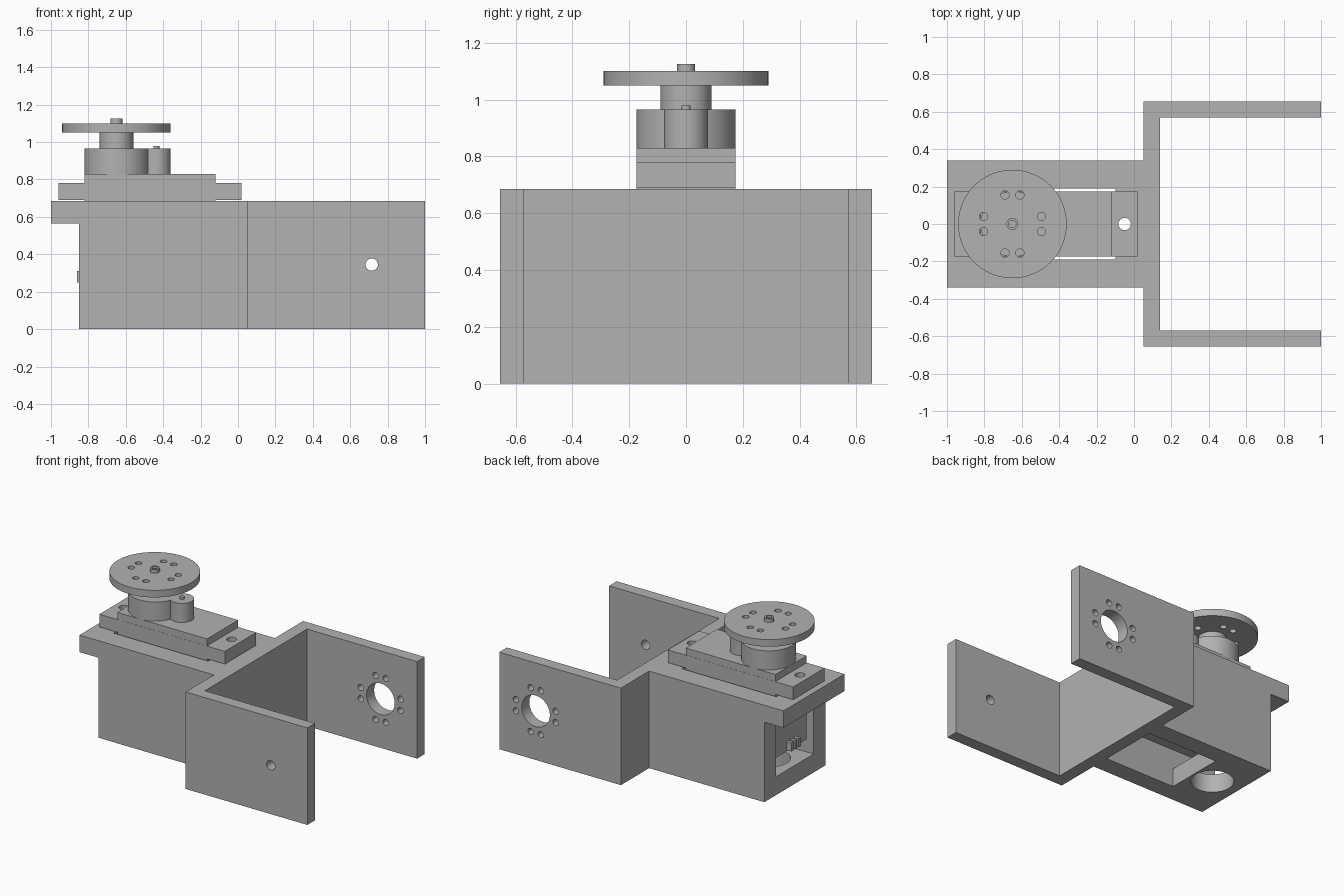
import bpy, bmesh, math
from mathutils import Matrix, Vector

old = bpy.data.objects.get("Cube")
if old:
    bpy.data.objects.remove(old, do_unlink=True)

grey = bpy.data.materials.new("plain grey")
grey.use_nodes = True
grey.diffuse_color = (0.445, 0.445, 0.445, 1)
grey.node_tree.nodes["Principled BSDF"].inputs["Base Color"].default_value = grey.diffuse_color


def finish(name, bm):
    bmesh.ops.recalc_face_normals(bm, faces=bm.faces)
    mesh = bpy.data.meshes.new(name)
    bm.to_mesh(mesh)
    bm.free()
    mesh.materials.append(grey)
    obj = bpy.data.objects.new(name, mesh)
    bpy.context.collection.objects.link(obj)
    return obj


def box(name, x, y, z):
    bm = bmesh.new()
    bmesh.ops.create_cube(bm, size=1)
    for v in bm.verts:
        v.co = [lo + (hi - lo) * (c + 0.5) for c, (lo, hi) in zip(v.co, (x, y, z))]
    return finish(name, bm)


def cylinder(name, base, r, length, axis="Z", sides=48):
    bm = bmesh.new()
    bmesh.ops.create_cone(bm, cap_ends=True, segments=sides, radius1=r, radius2=r, depth=length)
    shift = Vector((0, length / 2, 0)) if axis == "Y" else Vector((0, 0, length / 2))
    turn = Matrix.Rotation(-math.pi / 2, 4, "X") if axis == "Y" else Matrix()
    bmesh.ops.transform(bm, matrix=Matrix.Translation(Vector(base) + shift) @ turn, verts=bm.verts)
    return finish(name, bm)


def combine(obj, tool, operation="DIFFERENCE"):
    tool.hide_render = True
    mod = obj.modifiers.new("join", "BOOLEAN")
    mod.operation, mod.solver, mod.object = operation, "EXACT", tool
    bpy.context.view_layer.update()
    result = bpy.data.meshes.new_from_object(obj.evaluated_get(bpy.context.evaluated_depsgraph_get()))
    obj.modifiers.clear()
    obj.data = result
    bpy.data.objects.remove(tool, do_unlink=True)


def smooth(obj):
    for p in obj.data.polygons:
        p.use_smooth = True
    obj.data.set_sharp_from_angle(angle=math.radians(30))


# Four pairs of screw holes around a round horn
ring = []
for s in (-1, 1):
    for t in (-1, 1):
        ring += [(s * 0.04, t * 0.155), (s * 0.155, t * 0.04)]

SHAFT_X = -0.65
TOP = 0.685
PIVOT = (0.715, 0.345)
SCREWS = (-0.89, -0.05)

# Bracket: fork outline extruded upwards
half = [(-1, -0.34), (0.05, -0.34), (0.05, -0.655), (1, -0.655), (1, -0.57), (0.14, -0.57)]
outline = half + [(x, -y) for x, y in reversed(half)]
bm = bmesh.new()
face = bm.faces.new([bm.verts.new((x, y, 0)) for x, y in outline])
up = bmesh.ops.extrude_face_region(bm, geom=[face])
bmesh.ops.translate(bm, vec=(0, 0, TOP), verts=[g for g in up["geom"] if isinstance(g, bmesh.types.BMVert)])
bracket = finish("bracket", bm)

# Lip undercut, chamber, top slot and floor openings
combine(bracket, box("undercut", (-1.1, -0.85), (-0.5, 0.5), (-0.1, 0.565)))
combine(bracket, box("chamber", (-0.95, 0.05), (-0.21, 0.21), (0.13, 0.565)))
combine(bracket, box("slot", (-0.84, -0.10), (-0.19, 0.19), (0.4, 0.8)))
combine(bracket, box("floor_opening", (-0.5, 0.05), (-0.21, 0.21), (-0.1, 0.3)))
combine(bracket, cylinder("floor_hole", (SHAFT_X, 0, -0.1), 0.137, 0.3))
for x in SCREWS:
    combine(bracket, cylinder("screw_hole", (x, 0, 0.5), 0.033, 0.3, sides=24))

# Pivot hole in one arm, horn holes in the other
px, pz = PIVOT
combine(bracket, cylinder("pivot_hole", (px, -0.75, pz), 0.033, 0.3, "Y", 24))
combine(bracket, cylinder("horn_hole", (px, 0.5, pz), 0.11, 0.3, "Y"))
for dx, dz in ring:
    combine(bracket, cylinder("ring_hole", (px + dx, 0.5, pz + dz), 0.022, 0.3, "Y", 20))
smooth(bracket)

# Servo case with its mounting flange
case = box("servo_case", (-0.82, -0.12), (-0.174, 0.174), (0.24, 0.83))
flange = box("flange", (-0.96, 0.02), (-0.175, 0.175), (0.69, 0.78))
combine(case, flange, "UNION")
for x in SCREWS:
    combine(case, cylinder("screw_hole", (x, 0, 0.6), 0.033, 0.3, sides=24))
smooth(case)

# Gear housing: large and small lobes
housing = cylinder("gear_housing", (SHAFT_X + 0.005, 0, 0.82), 0.175, 0.145, sides=64)
combine(housing, cylinder("small_lobe", (-0.437, 0, 0.82), 0.077, 0.145), "UNION")
smooth(housing)
smooth(cylinder("housing_pin", (-0.437, 0, 0.96), 0.016, 0.02, sides=20))

# Output shaft and round horn
smooth(cylinder("output_shaft", (SHAFT_X, 0, 0.96), 0.09, 0.095))
horn = cylinder("round_horn", (SHAFT_X, 0, 1.05), 0.29, 0.05, sides=72)
for dx, dy in ring:
    combine(horn, cylinder("ring_hole", (SHAFT_X + dx, dy, 1.0), 0.022, 0.2, sides=20))
smooth(horn)
boss = cylinder("horn_boss", (SHAFT_X, 0, 1.09), 0.032, 0.035, sides=24)
combine(boss, cylinder("boss_recess", (SHAFT_X, 0, 1.11), 0.02, 0.1, sides=20))
smooth(boss)

# Connector prongs on the end of the case
for i in (-1, 0, 1):
    y = i * 0.04
    box("connector_prong", (-0.86, -0.81), (y - 0.012, y + 0.012), (0.25, 0.31))
